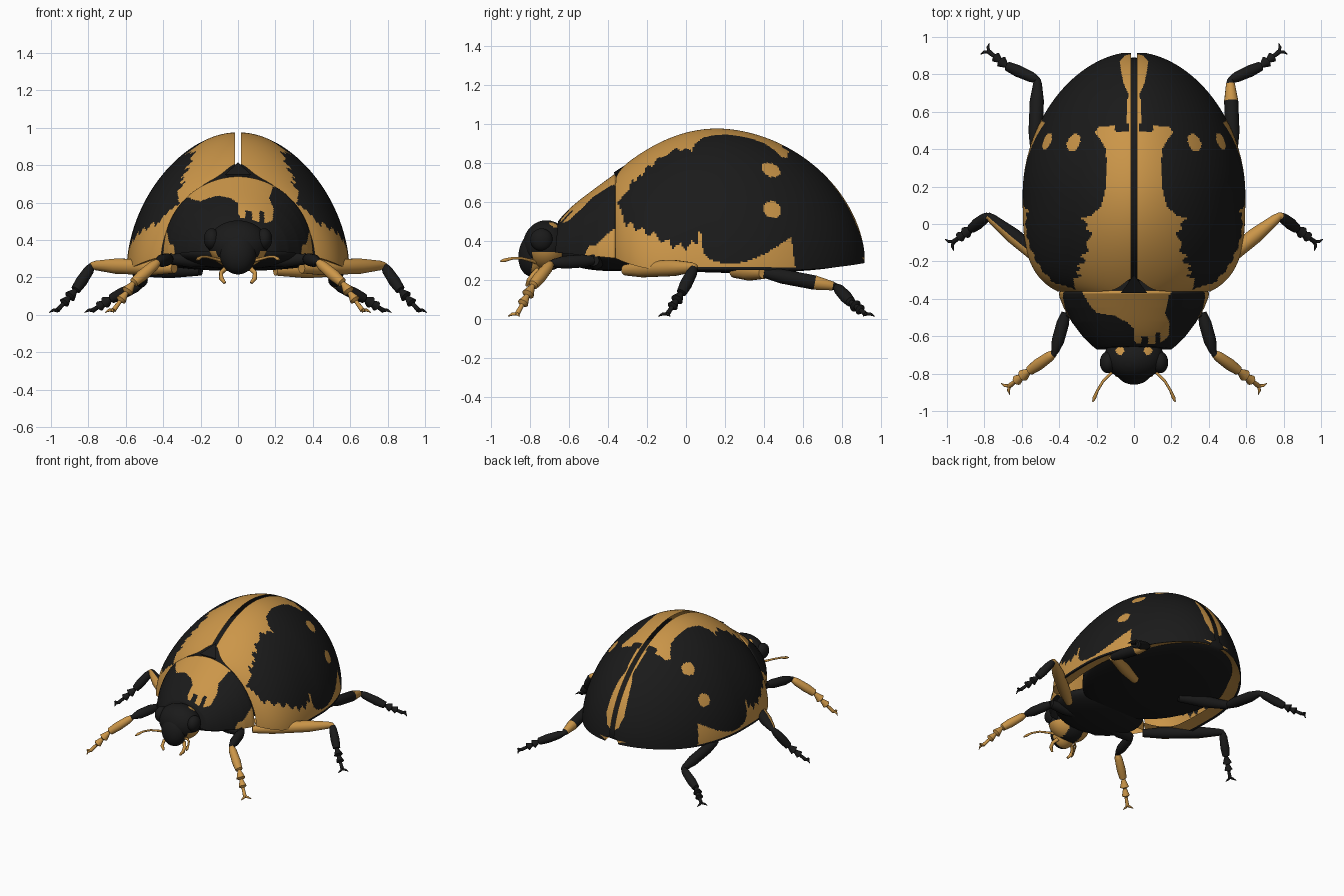
import bpy, bmesh, math
from mathutils import Vector, Matrix

if "Cube" in bpy.data.objects:
    bpy.data.objects.remove(bpy.data.objects["Cube"])

BLACK, TAN, FRONT_TAN = 0, 1, 2     # FRONT_TAN: tan only where facing forward
MATS = []
for nm, c in (("shell black", (0.0105, 0.0105, 0.0105, 1)), ("amber tan", (0.60, 0.305, 0.066, 1))):
    m = bpy.data.materials.new(nm)
    m.diffuse_color = c
    m.use_nodes = True
    m.node_tree.nodes["Principled BSDF"].inputs["Base Color"].default_value = m.diffuse_color
    MATS.append(m)


def lerp_table(tab, v):
    if v <= tab[0][0]:
        return tab[0][1]
    for (a, p), (b, q) in zip(tab, tab[1:]):
        if v <= b:
            return p + (q - p) * (v - a) / (b - a)
    return tab[-1][1]


def finish(name, bm, rule=None):
    bmesh.ops.recalc_face_normals(bm, faces=bm.faces)
    for f in bm.faces:
        f.smooth = True
        if f.material_index == FRONT_TAN:
            f.material_index = TAN if f.normal.y < -0.1 else BLACK
        if rule:
            f.material_index = TAN if rule(*f.calc_center_median()) else BLACK
    me = bpy.data.meshes.new(name)
    bm.to_mesh(me)
    bm.free()
    for m in MATS:
        me.materials.append(m)
    ob = bpy.data.objects.new(name, me)
    bpy.context.collection.objects.link(ob)
    bpy.context.view_layer.objects.active = ob
    ob.select_set(True)
    bpy.ops.object.shade_smooth_by_angle(angle=math.radians(50))
    ob.select_set(False)
    return ob


def grid(name, f, nu, nv, rule, caps=False):
    bm = bmesh.new()
    g = [[bm.verts.new(f(i / nu, j / nv)) for i in range(nu + 1)] for j in range(nv + 1)]
    for j in range(nv):
        for i in range(nu):
            bm.faces.new((g[j][i], g[j][i + 1], g[j + 1][i + 1], g[j + 1][i]))
    if caps:
        bm.faces.new(g[0])
        bm.faces.new(g[-1])
    return finish(name, bm, rule)


def ellipsoid(name, c, r, rule=None, low=None, tilt=0, seg=48):
    bm = bmesh.new()
    bmesh.ops.create_uvsphere(bm, u_segments=seg, v_segments=seg // 2, radius=1)
    rot = Matrix.Rotation(tilt, 4, 'X')
    for v in bm.verts:
        rz = low if low and v.co.z < 0 else r[2]
        v.co = rot @ Vector((v.co.x * r[0], v.co.y * r[1], v.co.z * rz)) + Vector(c)
    return finish(name, bm, rule)


def tube(bm, pts, radii, mats, n=14):
    pts = [Vector(p) for p in pts]
    rings = []
    for i, p in enumerate(pts):
        t = (pts[min(i + 1, len(pts) - 1)] - pts[max(i - 1, 0)]).normalized()
        s = t.cross(Vector((0, 0, 1))).normalized()
        u = s.cross(t)
        rings.append([bm.verts.new(p + radii[i] * (math.cos(a) * s + math.sin(a) * u))
                      for a in (2 * math.pi * k / n for k in range(n))])
    for i in range(len(rings) - 1):
        for k in range(n):
            q = (k + 1) % n
            f = bm.faces.new((rings[i][k], rings[i][q], rings[i + 1][q], rings[i + 1][k]))
            f.material_index = mats[i]
    for r, m in ((rings[0], mats[0]), (rings[-1], mats[-1])):
        bm.faces.new(r).material_index = m


# Wing cases: half width, ridge height and rim height along y
def width(y):
    if y > 0.17:
        return 0.595 * max(0, 1 - ((y - 0.17) / 0.75) ** 1.87) ** (1 / 1.87)
    return 0.595 * max(0, 1 - ((0.17 - y) / 0.58) ** 3.5) ** (1 / 3.5)


def ridge(y):
    if y > 0.16:
        return 0.29 + 0.685 * max(0, 1 - ((y - 0.16) / 0.757) ** 1.87) ** (1 / 1.87)
    return 0.975 - 0.83 * (0.16 - y) ** 2


def rim(y):
    return 0.25 + 0.06 * max(0, (-y - 0.1) / 0.26) ** 2 + 0.035 * max(0, (y - 0.5) / 0.41) ** 2


def wing_point(u, v, s):
    y0 = -0.36 + 1.275 * math.sin(v * math.pi / 2)
    if u < 0.1:                                   # folded under edge
        w, k = width(y0), 0.83 + 1.7 * u
        return (s * max(0.012, w * k), 0.2 + (y0 - 0.2) * (0.9 + u), rim(y0) + 0.25 * (0.1 - u))
    a = (u - 0.1) / 0.9 * math.pi / 2
    x0 = 0.011 + 0.006 * math.sin(a) ** 3
    x = x0 + max(0, width(y0) - x0) * max(0, math.cos(a)) ** 1.11
    y = y0 + 0.07 * math.exp(-(x / 0.075) ** 2) * (1 - v) ** 4
    return (s * x, y, rim(y0) + (ridge(y) - rim(y0)) * math.sin(a) ** 1.11)


BAND = [(-.36, .31), (-.33, .32), (-.29, .32), (-.28, .27), (-.26, .32), (-.24, .28), (-.22, .31), (-.2, .25),
        (-.17, .29), (-.15, .24), (-.1, .26), (-.05, .22), (-.03, .26), (0, .25), (.03, .28), (.05, .22),
        (.1, .175), (.2, .15), (.3, .145), (.4, .15), (.45, .18), (.49, .21), (.52, .19), (.53, .04),
        (.7, .032), (.75, .055), (.82, .07), (.87, .075), (.9, .05), (.912, 0)]
LOWER = [(-.36, .62), (-.33, .55), (-.31, .47), (-.28, .5), (-.26, .45), (-.22, .47), (-.2, .42), (-.16, .45),
         (-.13, .39), (-.09, .41), (-.07, .36), (-.03, .39), (0, .35), (.03, .4), (.06, .38), (.07, .48),
         (.09, .34), (.13, .3), (.2, .28), (.3, .29), (.4, .33), (.48, .38), (.54, .42), (.555, .3), (.57, .2)]
SPOTS = [Vector((.325, .435, .765)), Vector((.475, .445, .565))]


def wing_rule(x, y, z):
    x = abs(x)
    if z < rim(y) + 0.03 and x < 0.965 * width(y):      # under edge
        return True
    if z < 0.262 and y > -0.1:                          # dark lip
        return False
    notch = 0.03 < x < 0.1 and 0.495 < y < 0.54         # dip in the band's rear edge
    p = Vector((x, y, z))
    return (x < lerp_table(BAND, y) and z > 0.29 and not notch) or z < lerp_table(LOWER, y) \
        or any((p - c).length < 0.05 for c in SPOTS)


for s, side in ((1, "right"), (-1, "left")):
    grid(side + "_wing_case", lambda u, v: wing_point(u, v, s), 110, 200, wing_rule)

# Body below the wing cases
ellipsoid("abdomen", (0, .285, .31), (.505, .605, .495), low=.075)
ellipsoid("thorax_underside", (0, -.38, .33), (.34, .27, .085))
bm = bmesh.new()
tri = [bm.verts.new(p) for p in ((-.07, -.37, .75), (.07, -.37, .75), (0, -.27, .815), (0, -.35, .70))]
for f in ((0, 1, 2), (0, 3, 1), (1, 3, 2), (2, 3, 0)):
    bm.faces.new([tri[i] for i in f])
finish("scutellum", bm)

# Neck shield: lofted arches from hind edge to head
SH_W = [(0, .385), (.04, .402), (.12, .398), (.3, .375), (.55, .33), (.8, .27), (.95, .22), (1, .2)]
LEFT = [(-.65, .02), (-.62, .0), (-.56, 0), (-.53, -.03), (-.49, -.1), (-.475, -.2), (-.43, -.24), (-.36, -.28)]
RIGHT = [(-.65, .1), (-.63, .15), (-.6, .185), (-.53, .19), (-.47, .165), (-.4, .18), (-.36, .2)]
CORNER = [(-.53, .3), (-.5, .37), (-.46, .38), (-.42, .42), (-.355, .47)]


def shield_point(u, v):
    a = math.pi * u
    w = lerp_table(SH_W, v)
    top = 0.75 - 0.22 * v - 0.03 * v ** 6 - 0.02 * max(0, 1 - v / 0.04)
    base = 0.31 + 0.03 * v
    y = -0.355 - 0.30 * v - 0.015 * v * (1 - math.sin(a))
    return (w * math.cos(a), y, base + (top - base) * math.sin(a) ** 0.95 if 0 < u < 1 else base)


def shield_rule(x, y, z):
    scallop = 0.04 < x < 0.075 and y < -.6 or 0.115 < x < .14 and y < -.58
    return (y > -.64 and lerp_table(LEFT, y) < x < lerp_table(RIGHT, y) and z > .45 and not scallop) \
        or z < lerp_table(CORNER, y)


grid("neck_shield", shield_point, 130, 60, shield_rule, caps=True)

# Head, snout, eyes
ellipsoid("head", (0, -.715, .375), (.16, .12, .13),
          lambda x, y, z: (z < .345 and abs(x) > .06 and y > -.785) or
          (z > .4 and math.hypot(abs(x) - .075, y + .68) < .022), seg=72)
ellipsoid("snout", (0, -.775, .335), (.1, .082, .12), lambda x, y, z: z < .33 and y > -.79, tilt=-.2)
for s, side in ((1, "right"), (-1, "left")):
    ellipsoid(side + "_eye", (s * .14, -.74, .405), (.043, .058, .058), seg=28)
    # Feelers and mouth palps
    bm = bmesh.new()
    tube(bm, [(s * .09, -.77, .29), (s * .125, -.80, .30), (s * .165, -.84, .31), (s * .195, -.89, .31),
              (s * .212, -.93, .30), (s * .22, -.95, .295)], [.009, .008, .007, .007, .01, .004], [TAN] * 5, 10)
    finish(side + "_antenna", bm)
    bm = bmesh.new()
    tube(bm, [(s * .065, -.76, .25), (s * .09, -.785, .225), (s * .09, -.805, .195), (s * .07, -.815, .17)],
         [.014, .012, .013, .008], [TAN] * 3, 10)
    finish(side + "_palp", bm)

# Legs: segment swellings as (position along segment, radius)
SHAPES = [[(0, .028), (.25, .042), (.7, .042), (.95, .026), (1, .018)],
          [(.04, .02), (.2, .028), (.65, .032), (.97, .026)],
          [(.0, .012), (.3, .032), (.36, .013), (.62, .028), (.68, .011), (1, .013)]]


def leg(name, s, joints, cols, fat=1.0, knee=None):
    J = [Vector((s * x, y, z)) for x, y, z in joints]
    bm = bmesh.new()
    extra = len(J) - 4                             # optional hip segment
    if extra:
        tube(bm, [J[0], (J[0] + J[1]) / 2, J[1]], [.03, .042, .03], [cols[3]] * 2)
    J = J[extra:]
    pts, rad, mats = [], [], []
    for k, shape in enumerate(SHAPES):
        for t, r in shape:
            pts.append(J[k].lerp(J[k + 1], t))
            rad.append(r * (fat if k == 0 else 1))
            mats.append(cols[k])
    if knee is not None:
        mats[2] = knee
    tube(bm, pts, rad, mats)
    d = (J[3] - J[2]).normalized()
    flat = Vector((d.x, d.y, 0)).normalized()
    for w in (-1, 1):                              # claws
        n = Vector((-flat.y, flat.x, 0)) * w
        tube(bm, [J[3], J[3] + flat * .02 + n * .016, J[3] + flat * .028 + n * .038 - Vector((0, 0, .012))],
             [.009, .008, .002], [cols[2]] * 2, 8)
    finish(name, bm)


FORE = [(.14, -.45, .29), (.365, -.475, .30), (.425, -.69, .285), (.56, -.785, .17), (.665, -.865, .025)]
MID = [(.34, -.31, .25), (.78, .045, .265), (.87, -.025, .13), (.965, -.095, .025)]
HIND = [(.2, .25, .24), (.53, .40, .235), (.515, .77, .165), (.68, .845, .085), (.775, .92, .025)]
for s, side in ((1, "right"), (-1, "left")):
    leg(side + "_front_leg", s, FORE, (BLACK, TAN, TAN, BLACK), .8)
    leg(side + "_middle_leg", s, MID, (TAN if s > 0 else FRONT_TAN, BLACK, BLACK))
    leg(side + "_hind_leg", s, HIND, (BLACK, BLACK, BLACK, TAN if s > 0 else BLACK), .9,
        TAN if s > 0 else None)
